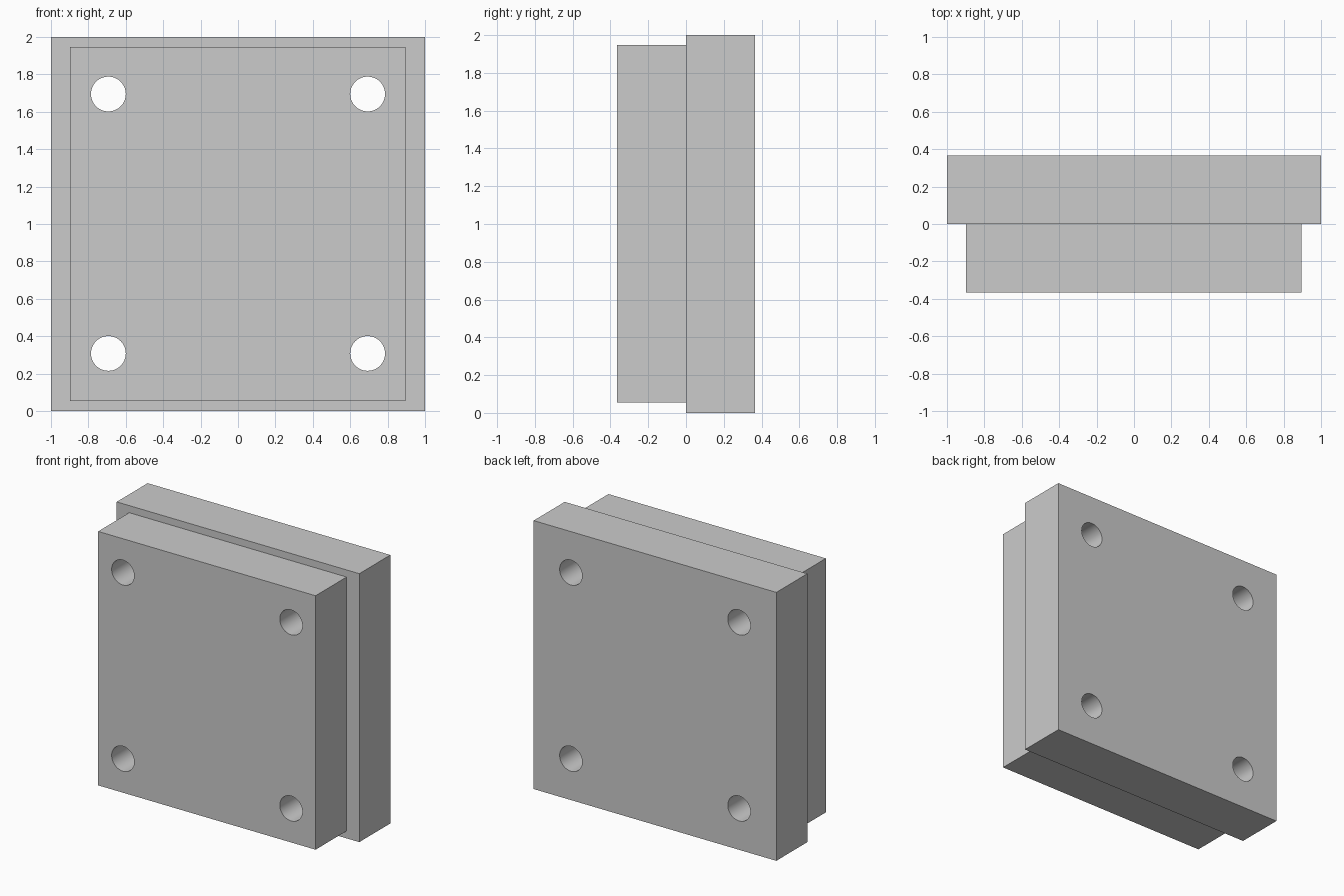
import bpy, bmesh
from math import radians
from mathutils import Matrix, Vector

if "Cube" in bpy.data.objects:
    bpy.data.objects.remove(bpy.data.objects["Cube"])

HOLE_X, HOLE_Z, HOLE_R = 0.693, (0.308, 1.695), 0.093


def add_object(name, bm):
    mesh = bpy.data.meshes.new(name)
    bm.to_mesh(mesh)
    bm.free()
    obj = bpy.data.objects.new(name, mesh)
    bpy.context.collection.objects.link(obj)
    return obj


def add_plate(name, low, high, cutter):
    low, high = Vector(low), Vector(high)
    bm = bmesh.new()
    bmesh.ops.create_cube(bm, size=1, matrix=Matrix.Translation((low + high) / 2)
                          @ Matrix.Diagonal((*(high - low), 1)))
    plate = add_object(name, bm)
    holes = plate.modifiers.new("bolt_holes", 'BOOLEAN')
    holes.operation = 'DIFFERENCE'
    holes.solver = 'EXACT'
    holes.object = cutter
    return plate


# Four bolt hole cutters running front to back
bm = bmesh.new()
for x in (-HOLE_X, HOLE_X):
    for z in HOLE_Z:
        bmesh.ops.create_cone(bm, cap_ends=True, segments=48, radius1=HOLE_R,
                              radius2=HOLE_R, depth=1.2,
                              matrix=Matrix.Translation((x, 0, z))
                              @ Matrix.Rotation(radians(90), 4, 'X'))
for face in bm.faces:
    face.smooth = len(face.verts) == 4
cutter = add_object("bolt_hole_cutter", bm)
cutter.hide_render = True

# Smaller front plate against the larger back plate
plates = [
    add_plate("front_plate", (-0.897, -0.365, 0.055), (0.895, 0, 1.947), cutter),
    add_plate("back_plate", (-1, 0, 0), (1, 0.365, 2), cutter),
]

# Make the holes permanent and remove the cutter
for plate in plates:
    bpy.context.view_layer.objects.active = plate
    bpy.ops.object.modifier_apply(modifier="bolt_holes")
bpy.data.objects.remove(cutter)
